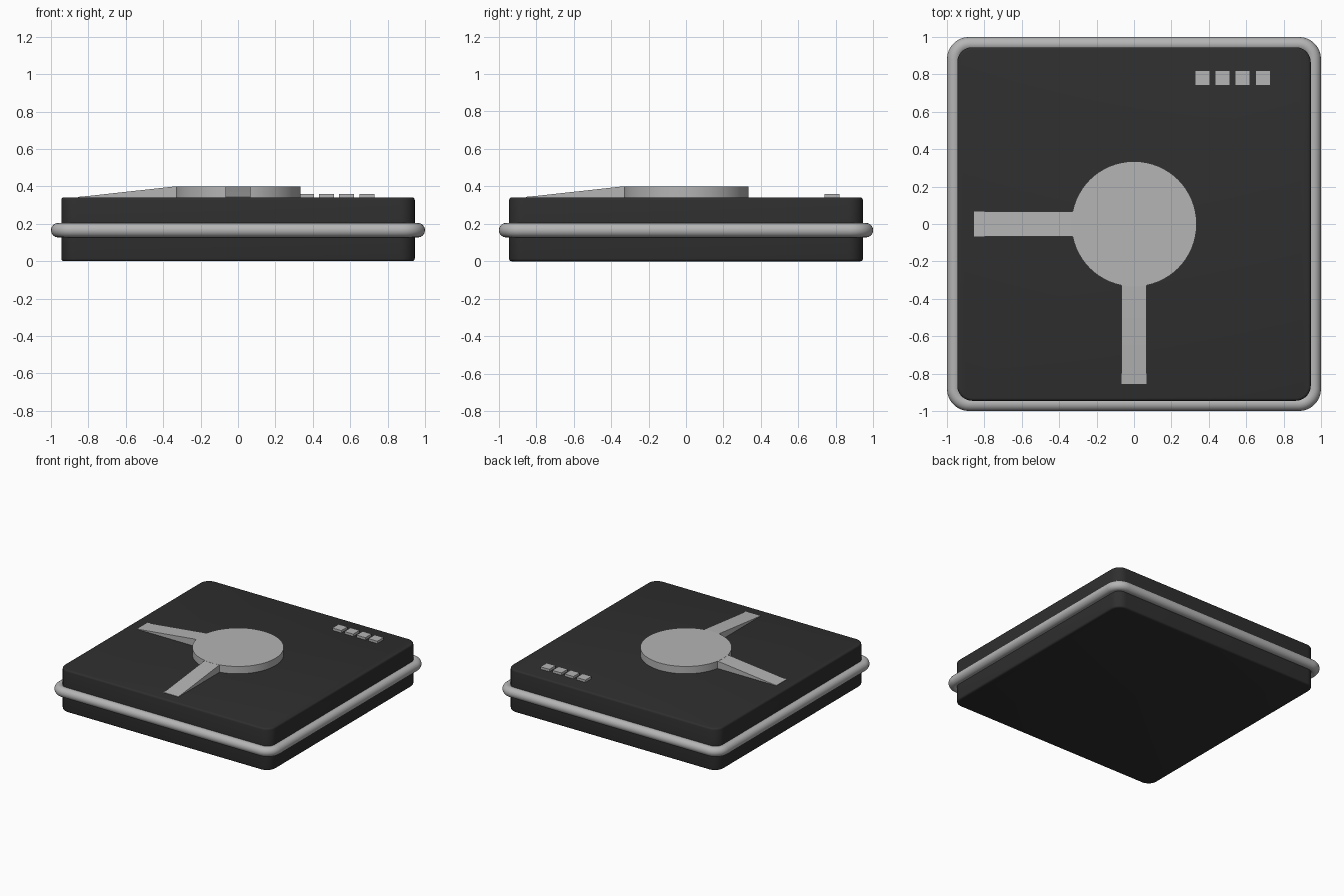
import bpy, bmesh, math

if "Cube" in bpy.data.objects:
    bpy.data.objects.remove(bpy.data.objects["Cube"])


def material(name, v):
    m = bpy.data.materials.new(name)
    m.diffuse_color = (v, v, v, 1)
    m.use_nodes = True
    m.node_tree.nodes["Principled BSDF"].inputs["Base Color"].default_value = m.diffuse_color
    return m


DARK = material("charcoal", 0.028)
LIGHT = material("light grey", 0.46)


def finish(bm, name, mat, angle=35):
    bmesh.ops.recalc_face_normals(bm, faces=bm.faces)
    me = bpy.data.meshes.new(name)
    bm.to_mesh(me)
    bm.free()
    ob = bpy.data.objects.new(name, me)
    bpy.context.collection.objects.link(ob)
    me.materials.append(mat)
    bpy.ops.object.select_all(action='DESELECT')
    ob.select_set(True)
    bpy.context.view_layer.objects.active = ob
    bpy.ops.object.shade_smooth_by_angle(angle=math.radians(angle))
    return ob


def rounded_square(half, r, z, n=8):
    pts = []
    for k, (sx, sy) in enumerate([(1, 1), (-1, 1), (-1, -1), (1, -1)]):
        for i in range(n + 1):
            a = math.pi / 2 * (k + i / n)
            pts.append((sx * (half - r) + r * math.cos(a),
                        sy * (half - r) + r * math.sin(a), z))
    return pts


def loft(name, loops, mat, ring=False, angle=35):
    bm = bmesh.new()
    rows = [[bm.verts.new(p) for p in lp] for lp in loops]
    n = len(rows[0])
    for j in range(len(rows) if ring else len(rows) - 1):
        a, b = rows[j], rows[(j + 1) % len(rows)]
        for i in range(n):
            k = (i + 1) % n
            bm.faces.new((a[i], a[k], b[k], b[i]))
    if not ring:
        bm.faces.new(rows[0][::-1])
        bm.faces.new(rows[-1])
    return finish(bm, name, mat, angle)


# Main body: rounded slab with small edge rounding
H, R, T, B = 0.945, 0.08, 0.341, 0.014
arc = [math.pi / 2 * i / 3 for i in range(4)]
prof = [(B - B * math.sin(a), B - B * math.cos(a)) for a in arc]
prof += [(inset, T - z) for inset, z in reversed(prof)]
loft("body", [rounded_square(H - d, R - d, z) for d, z in prof], DARK)

# Round bumper rail around the sides
TR, N = 0.039, 16
loops = []
for i in range(N):
    a = 2 * math.pi * i / N
    d = TR * math.cos(a)
    loops.append(rounded_square(1 - TR + d, 0.08 + d, 0.166 + TR * math.sin(a)))
loft("bumper_rail", loops, LIGHT, ring=True, angle=60)


# Raised round hub
def circle(r, z, n=64):
    return [(r * math.cos(2 * math.pi * i / n), r * math.sin(2 * math.pi * i / n), z)
            for i in range(n)]


loft("hub", [circle(0.335, 0.33), circle(0.335, 0.4)], LIGHT)

# Two sloped arms running from the hub to the left and front edges
ARM = [(0.2, 0.33), (0.855, 0.33), (0.855, 0.344), (0.79, 0.35), (0.345, 0.399), (0.2, 0.399)]
W = 0.066
loft("left_arm", [[(-d, s * W, z) for d, z in ARM] for s in (-1, 1)], LIGHT, angle=20)
loft("front_arm", [[(s * W, -d, z) for d, z in ARM] for s in (-1, 1)], LIGHT, angle=20)

# Row of four small buttons
for i in range(4):
    bm = bmesh.new()
    bmesh.ops.create_cube(bm, size=1)
    for v in bm.verts:
        v.co = (v.co.x * 0.08 + 0.366 + 0.1075 * i, v.co.y * 0.08 + 0.78, v.co.z * 0.03 + 0.345)
    finish(bm, f"button_{i + 1}", LIGHT)
